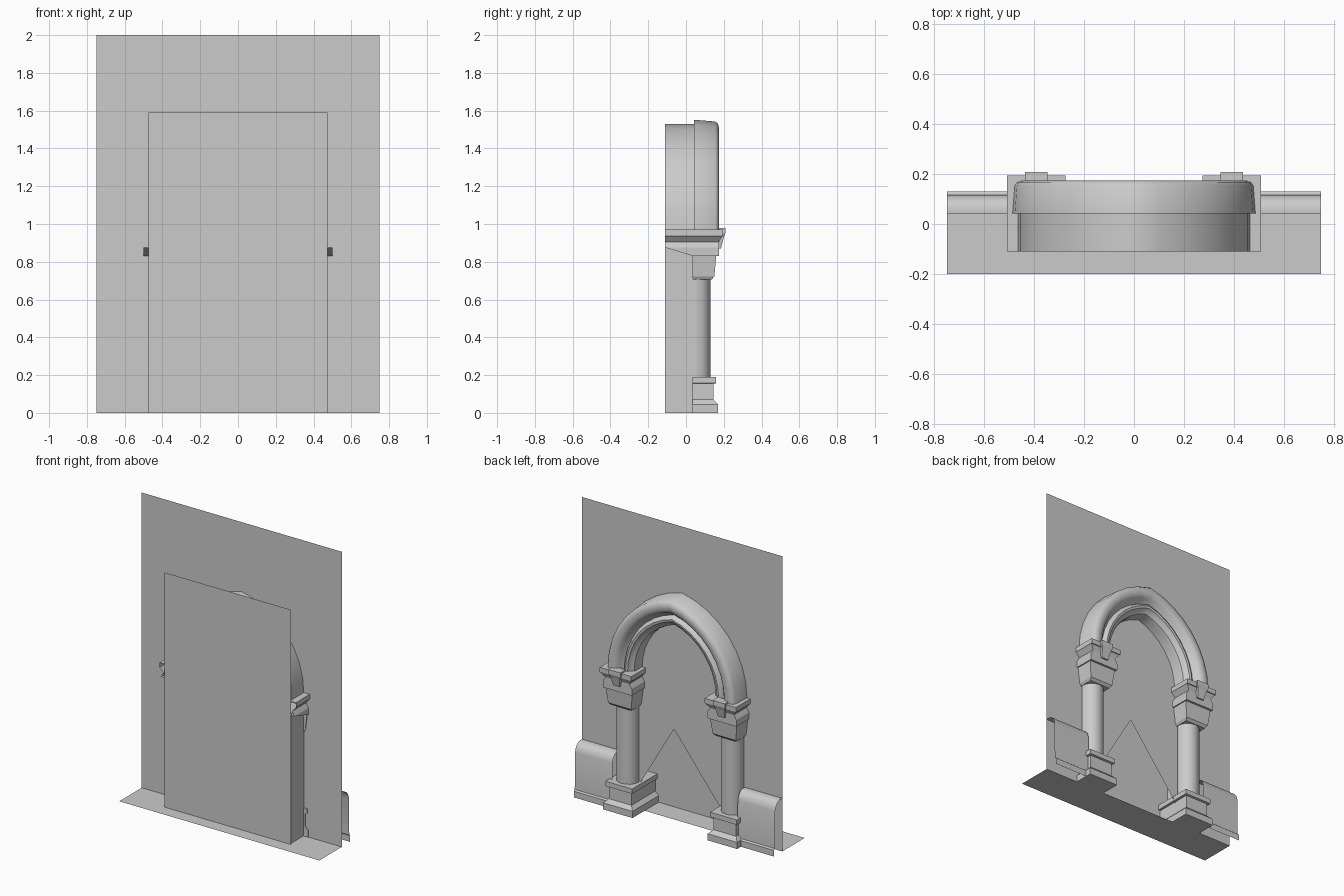
import bpy, bmesh, math

old = bpy.data.objects.get("Cube")
if old:
    bpy.data.objects.remove(old, do_unlink=True)

STONE = (0.6, 0.6, 0.6, 1.0)
stone = bpy.data.materials.new("grey_stone")
stone.use_nodes = True
stone.diffuse_color = STONE
stone.node_tree.nodes["Principled BSDF"].inputs["Base Color"].default_value = STONE

SPRING = 0.97     # height where the arch starts
OFFSET = 0.104    # arc centres sit this far past the middle
BACK, WALL = -0.11, 0.04


def finish(bm, name, smooth=None):
    """Turn a bmesh into a named stone object."""
    mesh = bpy.data.meshes.new(name)
    bm.to_mesh(mesh)
    bm.free()
    mesh.materials.append(stone)
    obj = bpy.data.objects.new(name, mesh)
    bpy.context.collection.objects.link(obj)
    if smooth:
        bpy.ops.object.select_all(action='DESELECT')
        obj.select_set(True)
        bpy.context.view_layer.objects.active = obj
        bpy.ops.object.shade_smooth_by_angle(angle=math.radians(smooth))
    return obj


def sheet(name, points):
    bm = bmesh.new()
    bm.faces.new([bm.verts.new(p) for p in points])
    bmesh.ops.triangulate(bm, faces=bm.faces[:])
    bmesh.ops.join_triangles(bm, faces=bm.faces[:], angle_face_threshold=0.1,
                             angle_shape_threshold=3.1)
    return finish(bm, name)


def grid(name, rows, smooth):
    """Skin a list of equally long point rows."""
    bm = bmesh.new()
    vs = [[bm.verts.new(p) for p in row] for row in rows]
    for a, b in zip(vs, vs[1:]):
        for i in range(len(a) - 1):
            bm.faces.new((a[i], a[i + 1], b[i + 1], b[i]))
    bmesh.ops.recalc_face_normals(bm, faces=bm.faces[:])
    return finish(bm, name, smooth)


def loft(name, side, levels):
    """Stack of rectangles (z, inner x, outer x, back y, front y), open at the rear plane."""
    bm = bmesh.new()
    rings = [[bm.verts.new((side * x, y, z)) for x, y in
              ((xi, yb), (xo, yb), (xo, yf), (xi, yf))]
             for z, xi, xo, yb, yf in levels]
    for a, b in zip(rings, rings[1:]):
        for i in range(4):
            j = (i + 1) % 4
            bm.faces.new((a[i], a[j], b[j], b[i]))
    bm.faces.new(rings[0])
    bm.faces.new(rings[-1])
    bmesh.ops.recalc_face_normals(bm, faces=bm.faces[:])
    rear = [f for f in bm.faces if all(abs(v.co.y - BACK) < 1e-4 for v in f.verts)]
    bmesh.ops.delete(bm, geom=rear, context='FACES')
    return finish(bm, name)


def arc(r, steps=8):
    """Pointed arch of half-width r, from +x over the apex to -x, as (x, z)."""
    radius = r + OFFSET
    top = math.acos(OFFSET / radius)
    half = [(radius * math.cos(top * i / steps) - OFFSET,
             SPRING + radius * math.sin(top * i / steps)) for i in range(steps + 1)]
    return half + [(-x, z) for x, z in half[-2::-1]]


# Floor, backing panel and wall with the arched opening
sheet("floor", [(-.75, -.2, 0), (.75, -.2, 0), (.75, WALL, 0), (-.75, WALL, 0)])
sheet("backing_panel", [(-.475, BACK, 0), (.475, BACK, 0),
                        (.475, BACK, 1.59), (-.475, BACK, 1.59)])
outline = [(.75, 0), (.75, 2), (-.75, 2), (-.75, 0), (-.42, 0)]
outline += arc(.42)[::-1] + [(.42, 0)]
sheet("wall", [(x, WALL, z) for x, z in outline])

# Moulded arch: section (half-width, y) swept along the pointed arc
section = [(.465, BACK), (.465, .043), (.487, .043), (.478, .155), (.468, .168), (.445, .175),
           (.42, .172), (.4, .16), (.388, .135), (.372, .125), (.365, .14), (.35, .15),
           (.335, .147), (.325, .13), (.305, .12), (.3, .105), (.3, BACK)]
grid("arch", [[(x, y, z) for x, z in arc(r)] for r, y in section], 40)

# Stepped heights shared by column and jamb: (z, half-width, front y)
CX = 0.392
base = [(0, .11, .17), (.045, .11, .17), (.07, .085, .145), (.155, .085, .145),
        (.157, .1, .16), (.19, .1, .16)]
capital = [(.705, .077, .135), (.722, .087, .15), (.83, .1, .16)]
impost = [(.875, .108, .175), (.905, .09, .175), (.935, .115, .19),
          (.937, .118, .195), (.97, .118, .195)]

for side, tag in ((1, "left"), (-1, "right")):
    for part, levels in (("base", base), ("capital", capital)):
        loft(f"{tag}_{part}", side,
             [(z, CX - w, CX + w, WALL - .005, yf) for z, w, yf in levels])
        loft(f"{tag}_{part}_return", side,
             [(z, CX - w, .465, BACK, WALL) for z, w, yf in levels])
    # Abacus with an underside that rises towards the rear, then the impost
    loft(f"{tag}_abacus", side, [(.83, CX - .108, CX + .108, WALL, .175),
                                 (.875, CX - .108, CX + .108, BACK, .175)])
    loft(f"{tag}_impost", side, [(z, CX - w, CX + w, BACK, yf) for z, w, yf in impost])
    loft(f"{tag}_bracket", side, [(.87, CX - .025, CX + .025, .15, .185),
                                  (.93, CX - .035, CX + .035, .15, .2),
                                  (.95, CX - .045, CX + .045, .15, .208),
                                  (.98, CX - .045, CX + .045, .15, .208)])
    loft(f"{tag}_jamb", side, [(0, .365, .465, BACK, WALL), (.88, .365, .465, BACK, WALL)])

    # Round shaft
    ring = [(side * CX + .075 * math.cos(math.tau * i / 16),
             .055 + .075 * math.sin(math.tau * i / 16)) for i in range(17)]
    ring = [(x, max(y, WALL)) for x, y in ring]
    grid(f"{tag}_shaft", [[(x, y, z) for x, y in ring] for z in (.18, .715)], 40)

    # Skirting sheet with a rounded top
    skirt = [(.04, .36), (.065, .362), (.09, .352), (.108, .33), (.117, .3),
             (.12, .05), (.13, .042), (.13, 0)]
    grid(f"{tag}_skirting", [[(side * x, y, z) for y, z in skirt] for x in (.47, .75)], 40)
